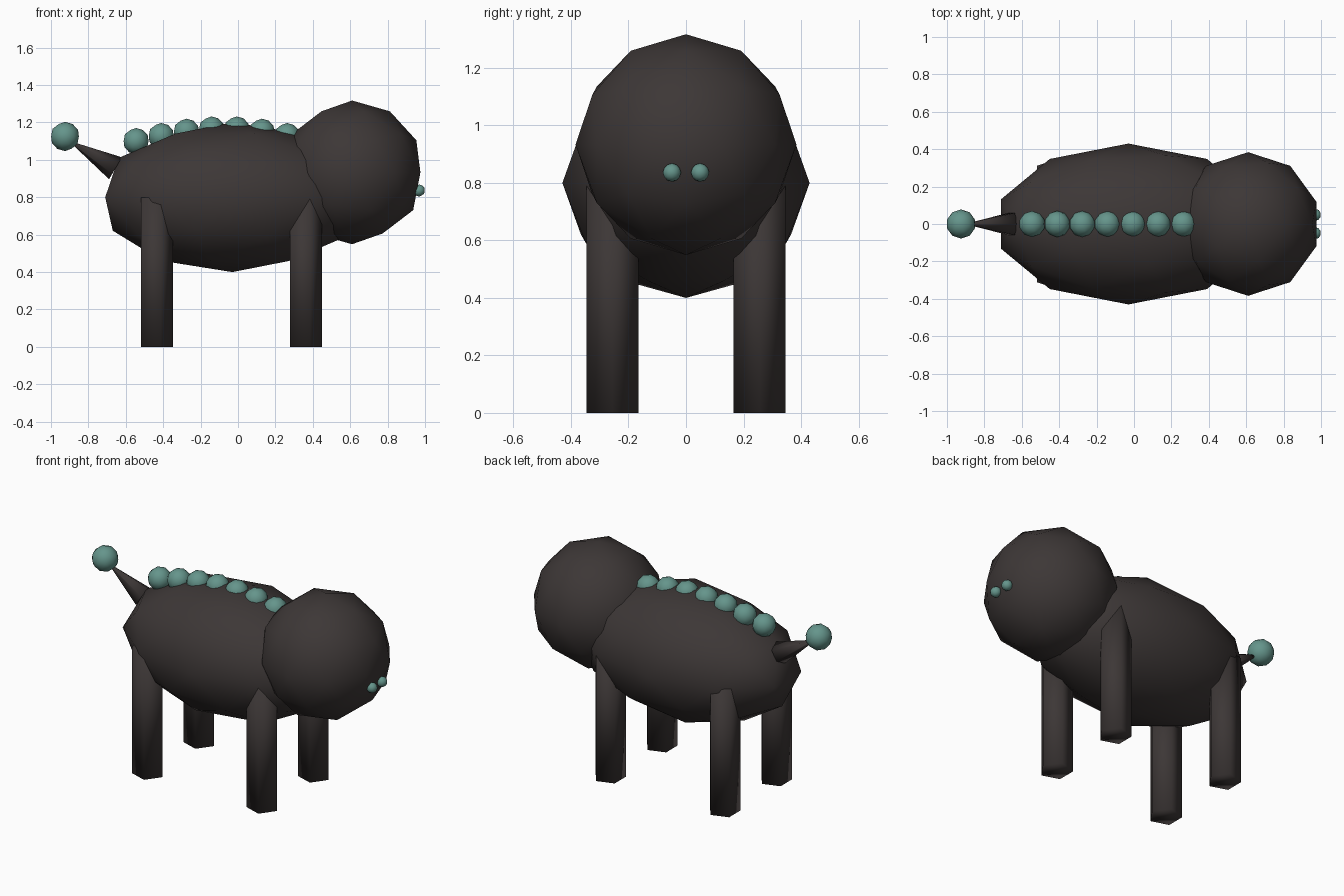
import bpy, math
from mathutils import Vector

if "Cube" in bpy.data.objects:
    bpy.data.objects.remove(bpy.data.objects["Cube"])


def material(name, rgb):
    m = bpy.data.materials.new(name)
    m.diffuse_color = (*rgb, 1)
    m.use_nodes = True
    m.node_tree.nodes["Principled BSDF"].inputs["Base Color"].default_value = m.diffuse_color
    return m


hide = material("dark brown hide", (0.046, 0.038, 0.037))
teal = material("teal", (0.13, 0.30, 0.26))


def finish(name, mat):
    ob = bpy.context.object
    ob.name = name
    ob.data.materials.append(mat)
    bpy.ops.object.shade_smooth()
    return ob


def ball(name, loc, size, mat):
    bpy.ops.mesh.primitive_ico_sphere_add(subdivisions=2, radius=1, location=loc)
    bpy.context.object.scale = size
    return finish(name, mat)


# Body and head
ball("body", (-0.03, 0, 0.8), (0.715, 0.43, 0.4), hide)
ball("head", (0.61, 0, 0.933), (0.384,) * 3, hide)

# Five-sided legs with one edge pointing forward
for x, end in ((0.355, "front"), (-0.442, "rear")):
    for y, side in ((-0.256, "right"), (0.256, "left")):
        bpy.ops.mesh.primitive_cylinder_add(vertices=5, radius=0.095, depth=0.8,
                                            location=(x, y, 0.4),
                                            rotation=(0, 0, -math.pi / 2))
        finish(f"{end}_{side}_leg", hide)

# Tail cone and its tip ball
base, tip = Vector((-0.655, 0, 0.955)), Vector((-0.885, 0, 1.09))
axis = tip - base
bpy.ops.mesh.primitive_cone_add(vertices=6, radius1=0.068, radius2=0.006,
                                depth=axis.length, location=(base + tip) / 2,
                                rotation=axis.to_track_quat('Z', 'Y').to_euler())
finish("tail", hide)
ball("tail_ball", (-0.925, 0, 1.125), (0.078,) * 3, teal)

# Row of balls along the spine
for i, z in enumerate((1.10, 1.127, 1.15, 1.162, 1.162, 1.15, 1.127)):
    ball(f"spine_ball_{i + 1}", (-0.545 + 0.1345 * i, 0, z), (0.07,) * 3, teal)

# Nostrils
for y, side in ((-0.049, "right"), (0.049, "left")):
    ball(f"{side}_nostril", (0.968, y, 0.836), (0.032,) * 3, teal)
